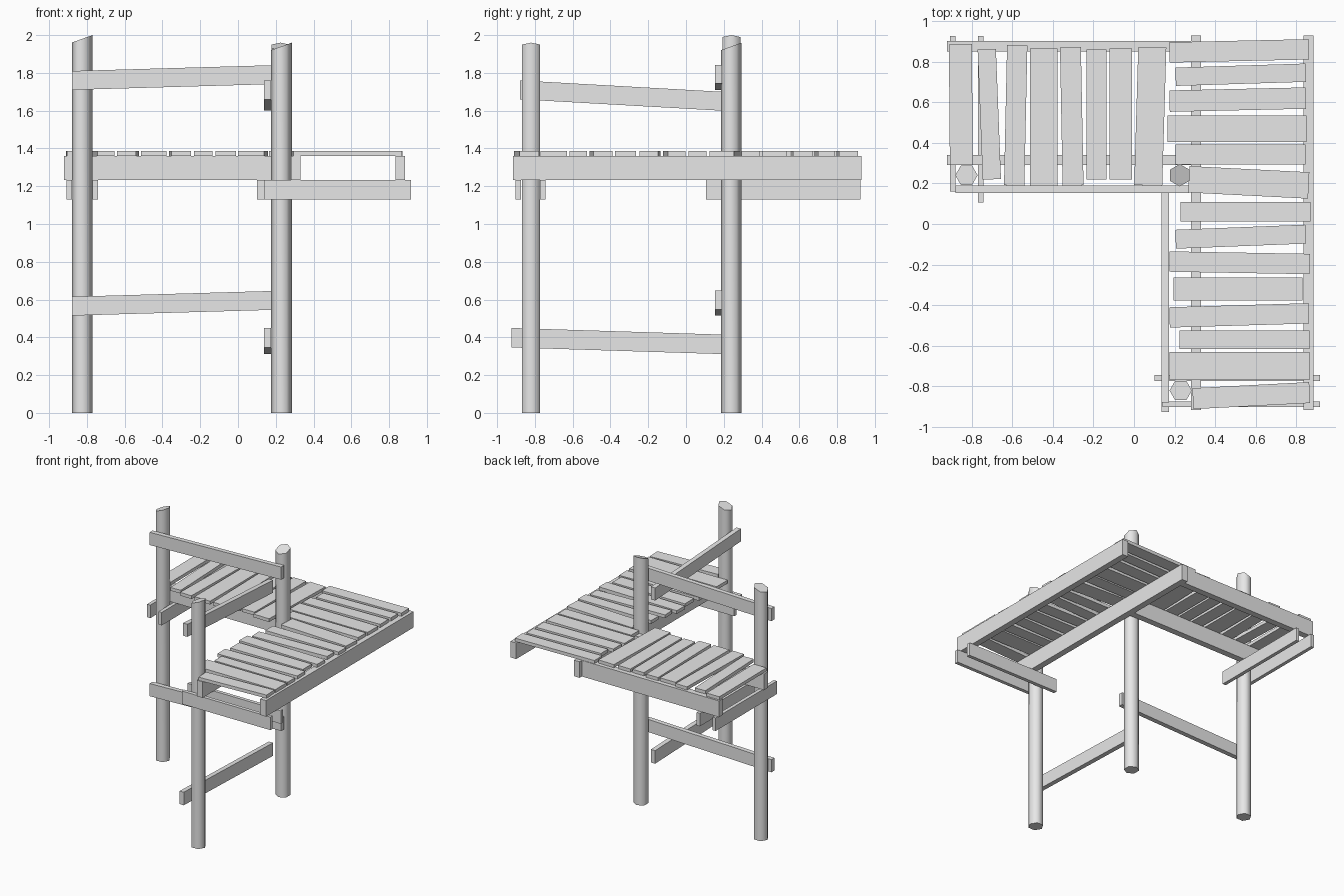
import bpy
import bmesh
import math
from mathutils import Vector

cube = bpy.data.objects.get("Cube")
if cube:
    bpy.data.objects.remove(cube, do_unlink=True)

wood = bpy.data.materials.new("grey_wood")
wood.use_nodes = True
grey = (0.8, 0.8, 0.8, 1)
wood.diffuse_color = grey
for node in wood.node_tree.nodes:
    if node.type == "BSDF_PRINCIPLED":
        node.inputs["Base Color"].default_value = grey


def finish(name, bm):
    """Turn a bmesh into a named object with the wood material."""
    bmesh.ops.recalc_face_normals(bm, faces=bm.faces)
    mesh = bpy.data.meshes.new(name)
    bm.to_mesh(mesh)
    bm.free()
    mesh.materials.append(wood)
    obj = bpy.data.objects.new(name, mesh)
    bpy.context.collection.objects.link(obj)
    return obj


def board(name, start, end, width, height):
    """Straight board between two end centres, with upright sides."""
    start, end = Vector(start), Vector(end)
    along = end - start
    side = Vector((along.y, -along.x, 0)).normalized() * width
    bm = bmesh.new()
    bmesh.ops.create_cube(bm, size=1)
    for v in bm.verts:
        centre = start if v.co.x < 0 else end
        v.co = centre + side * v.co.y + Vector((0, 0, height * v.co.z))
    return finish(name, bm)


def post(name, x, y, top, slope_axis):
    """Six-sided post, its top cut on a slant along one axis."""
    radius, slope = 0.055, 0.36
    bm = bmesh.new()
    bmesh.ops.create_cone(bm, cap_ends=True, segments=6, radius1=radius,
                          radius2=radius, depth=1)
    # Put a corner of the hexagon on the slope axis
    first = max(bm.verts, key=lambda v: v.co[slope_axis])
    corner = first.co[slope_axis] > radius * 0.95
    for v in bm.verts:
        if not corner:
            v.co.x, v.co.y = v.co.y, -v.co.x
        upper = v.co.z > 0
        v.co.z = top + (v.co[slope_axis] - radius) * slope if upper else 0
        v.co.x += x
        v.co.y += y
    bm.normal_update()
    for face in bm.faces:
        face.smooth = len(face.verts) == 4
    return finish(name, bm)


# Posts
post("right_post", -0.825, 0.24, 2.0, 0)
post("corner_post", 0.225, 0.24, 1.96, 1)
post("front_post", 0.23, -0.82, 1.96, 0)

# Sloping rails fixed to the posts
for level, z in (("lower", 0.565), ("upper", 1.76)):
    board(level + "_back_rail", (-0.88, 0.172, z), (0.27, 0.172, z + 0.033),
          0.037, 0.1)
board("lower_side_rail", (0.155, -0.925, 0.398), (0.155, 0.19, 0.363), 0.037, 0.103)
board("upper_side_rail", (0.155, -0.88, 1.71), (0.155, 0.19, 1.65), 0.037, 0.1)

# Paired bearers clamping the outer posts
BEARER = dict(width=0.028, height=0.103)
z = 1.181
board("right_bearer_outer", (-0.893, 0.16, z), (-0.893, 0.925, z), **BEARER)
board("right_bearer_inner", (-0.755, 0.105, z), (-0.755, 0.925, z), **BEARER)
board("front_bearer_outer", (0.14, -0.888, z), (0.915, -0.888, z), **BEARER)
board("front_bearer_inner", (0.1, -0.758, z), (0.915, -0.758, z), **BEARER)

# Joists under the two deck wings
JOIST = dict(width=0.05, height=0.127)
z = 1.297
for name, x in (("inner", 0.305), ("outer", 0.86)):
    board("long_joist_" + name, (x, -0.915, z), (x, 0.928, z), **JOIST)
for name, y in (("inner", 0.315), ("outer", 0.875)):
    board("short_joist_" + name, (-0.92, y, z), (0.28, y, z), **JOIST)

# Deck planks: near end, far end, near offset, far offset, width
SHORT_WING = [
    (0.29, 0.885, -0.85, -0.855, 0.113),
    (0.22, 0.86, -0.7, -0.725, 0.09),
    (0.19, 0.88, -0.59, -0.575, 0.1),
    (0.19, 0.865, -0.445, -0.445, 0.135),
    (0.19, 0.87, -0.3, -0.313, 0.103),
    (0.22, 0.86, -0.185, -0.185, 0.098),
    (0.22, 0.865, -0.065, -0.065, 0.11),
    (0.19, 0.87, 0.07, 0.09, 0.138),
]
LONG_WING = [
    (0.175, 0.86, 0.845, 0.86, 0.1),
    (0.205, 0.845, 0.725, 0.745, 0.09),
    (0.175, 0.845, 0.605, 0.62, 0.105),
    (0.165, 0.85, 0.47, 0.47, 0.13),
    (0.205, 0.845, 0.343, 0.343, 0.098),
    (0.27, 0.86, 0.22, 0.19, 0.13),
    (0.23, 0.87, 0.06, 0.06, 0.095),
    (0.205, 0.845, -0.075, -0.05, 0.093),
    (0.175, 0.865, -0.185, -0.197, 0.1),
    (0.195, 0.83, -0.32, -0.32, 0.113),
    (0.175, 0.86, -0.46, -0.44, 0.1),
    (0.225, 0.865, -0.57, -0.57, 0.093),
    (0.175, 0.865, -0.7, -0.7, 0.138),
    (0.29, 0.865, -0.86, -0.83, 0.103),
]
z, thick = 1.373, 0.026
for i, (near, far, a, b, width) in enumerate(SHORT_WING, 1):
    board(f"short_wing_plank_{i}", (a, near, z), (b, far, z), width, thick)
for i, (near, far, a, b, width) in enumerate(LONG_WING, 1):
    board(f"long_wing_plank_{i}", (near, a, z), (far, b, z), width, thick)
